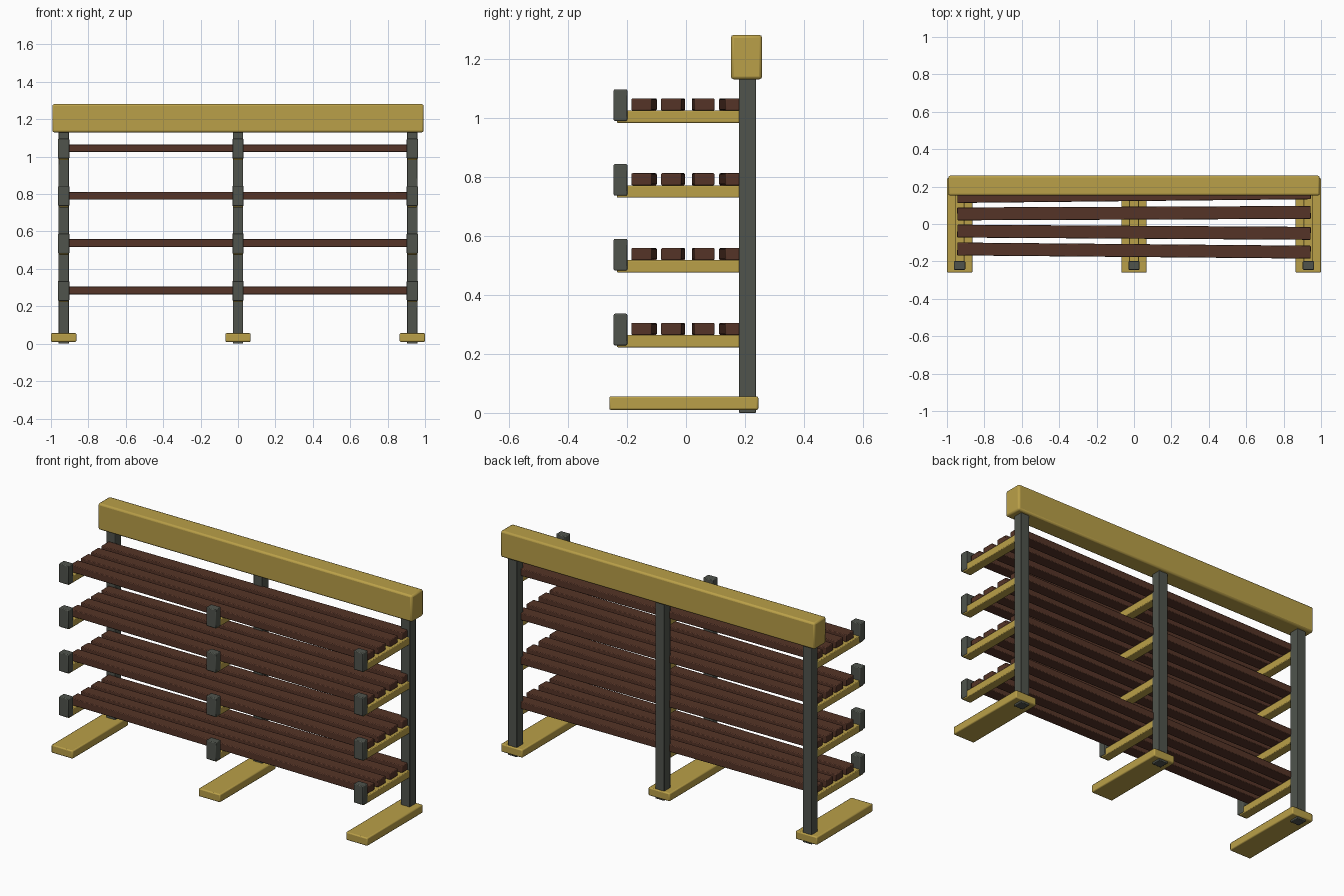
import bpy
import math

default = bpy.data.objects.get("Cube")
if default:
    bpy.data.objects.remove(default, do_unlink=True)


def material(name, rgb):
    mat = bpy.data.materials.new(name)
    color = (*rgb, 1.0)
    mat.use_nodes = True
    mat.diffuse_color = color
    mat.node_tree.nodes["Principled BSDF"].inputs["Base Color"].default_value = color
    return mat


pine = material("golden pine", (0.49, 0.35, 0.065))
steel = material("dark grey", (0.08, 0.088, 0.073))
brown = material("brown wood", (0.09, 0.034, 0.02))


def box(name, mat, x, y, z, bevel=0.004, turn=0.0):
    """Bevelled box from (min, max) ranges, turned about its own vertical axis."""
    ranges = (x, y, z)
    bpy.ops.mesh.primitive_cube_add(size=1, location=[(a + b) / 2 for a, b in ranges])
    obj = bpy.context.object
    obj.name = name
    obj.scale = [b - a for a, b in ranges]
    bpy.ops.object.transform_apply(location=False, rotation=False, scale=True)
    obj.rotation_euler.z = turn
    mod = obj.modifiers.new("Bevel", "BEVEL")
    mod.width = bevel
    mod.segments = 2
    obj.data.materials.append(mat)
    bpy.ops.object.shade_smooth_by_angle(angle=math.radians(30))
    return obj


def around(center, width):
    return (center - width / 2, center + width / 2)


frames = {"right": -0.932, "middle": 0.0, "left": 0.932}
shelf_bases = [0.222 + 0.2535 * i for i in range(4)]
# Slat centre in y and how far its ends are skewed along the length
slats = [(-0.142, -0.017), (-0.044, -0.012), (0.058, 0.008), (0.157, 0.02)]

# Uprights, feet, shelf arms and end stops
for side, x in frames.items():
    box(f"{side}_post", steel, around(x, 0.056), (0.18, 0.237), (0.0, 1.15), 0.003)
    box(f"{side}_foot", pine, around(x, 0.136), (-0.26, 0.245), (0.01, 0.056), 0.006)
    for level, z in enumerate(shelf_bases, 1):
        box(f"{side}_arm_{level}", pine, around(x, 0.052), (-0.234, 0.22), (z, z + 0.042))
        box(f"{side}_stop_{level}", steel, around(x, 0.06), (-0.245, -0.199),
            (z + 0.007, z + 0.114))

# Slightly crooked shelf slats
for level, z in enumerate(shelf_bases, 1):
    for n, (y, skew) in enumerate(slats, 1):
        box(f"slat_{level}_{n}", brown, (-0.945, 0.945), around(y, 0.069),
            (z + 0.042, z + 0.083), 0.004, math.atan2(skew, 1.89))

# Heavy top beam
box("top_beam", pine, (-0.993, 0.993), (0.152, 0.258), (1.13, 1.281), 0.01)
